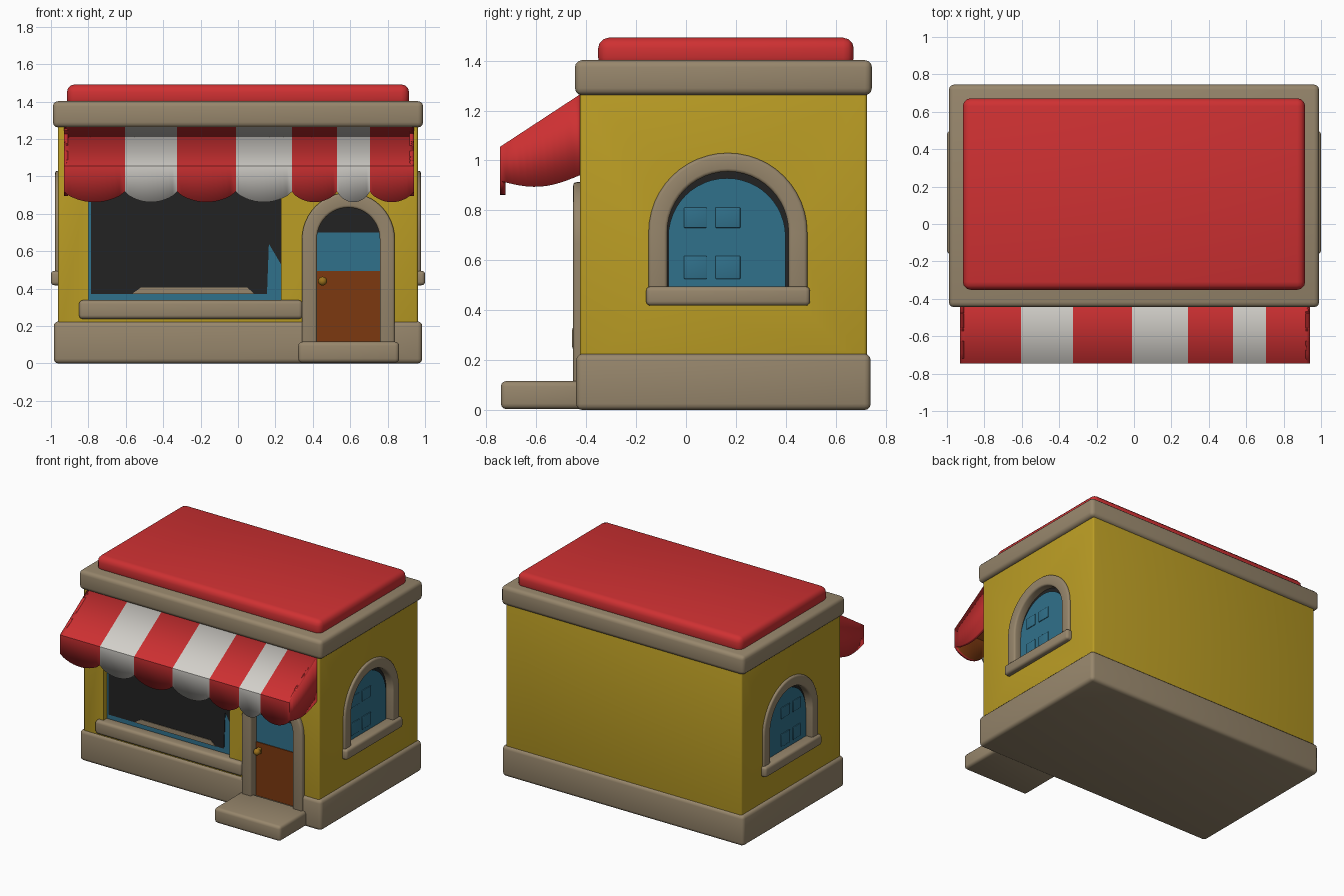
import bpy, bmesh, math

if "Cube" in bpy.data.objects:
    bpy.data.objects.remove(bpy.data.objects["Cube"])

def mat(name, rgb):
    m = bpy.data.materials.new(name)
    m.diffuse_color = (*rgb, 1)
    m.use_nodes = True
    m.node_tree.nodes["Principled BSDF"].inputs["Base Color"].default_value = m.diffuse_color
    return m

RED = mat("red", (0.62, 0.030, 0.032))
WHITE = mat("white", (0.66, 0.64, 0.60))
TAN = mat("tan_stone", (0.31, 0.24, 0.15))
YELLOW = mat("yellow_wall", (0.50, 0.34, 0.018))
BLUE = mat("blue_glass", (0.03, 0.165, 0.26))
DARK = mat("dark_glass", (0.016, 0.016, 0.016))
BROWN = mat("brown_wood", (0.20, 0.040, 0.005))
GOLD = mat("gold", (0.34, 0.17, 0.012))

# local (across, up, outward) to world for each wall
FRONT = lambda u, z, d: (u, -d, z)
RIGHT = lambda u, z, d: (d, u, z)
LEFT = lambda u, z, d: (-d, u, z)

def finish(bm, name, mats, bevel=0, seg=3):
    bmesh.ops.recalc_face_normals(bm, faces=bm.faces[:])
    if bevel:
        edges = [e for e in bm.edges if e.calc_face_angle(0) > math.radians(50)]
        bmesh.ops.bevel(bm, geom=edges, offset=bevel, segments=seg, profile=0.5,
                        affect='EDGES', clamp_overlap=True)
    me = bpy.data.meshes.new(name)
    bm.to_mesh(me)
    bm.free()
    for m in mats:
        me.materials.append(m)
    ob = bpy.data.objects.new(name, me)
    bpy.context.collection.objects.link(ob)
    return ob

def prism(name, pts, d0, d1, side, m, bevel=0):
    bm = bmesh.new()
    a = [bm.verts.new(side(u, z, d0)) for u, z in pts]
    b = [bm.verts.new(side(u, z, d1)) for u, z in pts]
    n = len(pts)
    bm.faces.new(a)
    bm.faces.new(b)
    for i in range(n):
        j = (i + 1) % n
        bm.faces.new((a[i], a[j], b[j], b[i]))
    return finish(bm, name, [m], bevel)

def rect(u0, u1, z0, z1):
    return [(u0, z0), (u1, z0), (u1, z1), (u0, z1)]

def box(name, x0, x1, y0, y1, z0, z1, m, bevel=0):
    return prism(name, rect(x0, x1, z0, z1), -y0, -y1, FRONT, m, bevel)

def arch(c, r, z0, spring, n=24):
    arc = [(c + r * math.cos(math.pi * i / n), spring + r * math.sin(math.pi * i / n))
           for i in range(n + 1)]
    return [(c + r, z0)] + arc + [(c - r, z0)]

def arch_frame(name, c, ro, ri, z0, spring, d0, d1, side, m):
    outer, inner = arch(c, ro, z0, spring), arch(c, ri, z0, spring)
    bm = bmesh.new()
    rows = [[bm.verts.new(side(u, z, d)) for u, z in p]
            for p, d in ((outer, d0), (outer, d1), (inner, d1), (inner, d0))]
    for k in range(4):
        p, q = rows[k], rows[(k + 1) % 4]
        for i in range(len(p) - 1):
            bm.faces.new((p[i], p[i + 1], q[i + 1], q[i]))
    for e in (0, -1):
        bm.faces.new([r[e] for r in rows])
    return finish(bm, name, [m], 0.013)

def cut(ob, cutter):
    mod = ob.modifiers.new("cut", 'BOOLEAN')
    mod.operation, mod.solver, mod.object = 'DIFFERENCE', 'EXACT', cutter
    bpy.context.view_layer.objects.active = ob
    bpy.ops.object.modifier_apply(modifier=mod.name)

# main body
base = box("stone_base", -0.985, 0.985, -0.44, 0.74, 0, 0.225, TAN, 0.025)
walls = box("walls", -0.962, 0.962, -0.425, 0.725, 0.15, 1.30, YELLOW, 0.012)
box("cornice", -0.99, 0.99, -0.445, 0.745, 1.262, 1.402, TAN, 0.028)
box("roof", -0.915, 0.915, -0.352, 0.672, 1.37, 1.492, RED, 0.042)

# openings
DC, DR, DS = 0.59, 0.168, 0.665     # door centre, inner radius, spring height
WC, WR, WS = 0.168, 0.243, 0.712    # side window
cutters = [prism("cut_door", arch(DC, DR + 0.01, 0.1, DS), 0.37, 0.6, FRONT, YELLOW),
           prism("cut_shop_window", rect(-0.80, 0.23, 0.31, 1.02), 0.375, 0.6, FRONT, YELLOW),
           prism("cut_right", arch(WC, WR + 0.01, 0.46, WS), 0.915, 1.2, RIGHT, YELLOW),
           prism("cut_left", arch(WC, WR + 0.01, 0.46, WS), 0.915, 1.2, LEFT, YELLOW)]
cut(base, cutters[0])
for c in cutters:
    cut(walls, c)
for c in cutters:
    bpy.data.objects.remove(c)

# shop window
prism("shop_window_glass", rect(-0.80, 0.23, 0.31, 1.02), 0.374, 0.382, FRONT, BLUE)
prism("shop_window_dark", [(-0.785, 0.37), (0.155, 0.37), (0.165, 0.64), (0.23, 0.53),
                           (0.23, 1.02), (-0.785, 1.02)], 0.380, 0.387, FRONT, DARK)
prism("shop_window_ledge", [(-0.57, 0.37), (0.09, 0.37), (0.05, 0.405), (-0.52, 0.405)],
      0.385, 0.391, FRONT, TAN)
box("shop_window_sill", -0.85, 0.345, -0.457, -0.37, 0.238, 0.338, TAN, 0.02)

# door
prism("door", rect(DC - DR, DC + DR, 0.1, 0.495), 0.36, 0.392, FRONT, BROWN)
prism("door_glass", rect(DC - DR, DC + DR, 0.495, 0.70), 0.36, 0.386, FRONT, BLUE)
prism("door_top_dark", [p for p in arch(DC, DR, 0.70, DS) if p[1] >= 0.70],
      0.36, 0.386, FRONT, DARK)
arch_frame("door_frame", DC, 0.248, DR, 0.09, DS, 0.37, 0.452, FRONT, TAN)
box("door_step", 0.322, 0.862, -0.742, -0.41, 0.004, 0.116, TAN, 0.022)
bm = bmesh.new()
bmesh.ops.create_uvsphere(bm, u_segments=16, v_segments=10, radius=0.024)
bmesh.ops.translate(bm, verts=bm.verts, vec=(0.452, -0.425, 0.44))
finish(bm, "door_knob", [GOLD])
box("door_knob_plate", 0.437, 0.467, -0.42, -0.385, 0.42, 0.46, GOLD, 0.005)

# side windows
for tag, side in (("right", RIGHT), ("left", LEFT)):
    prism(tag + "_window_dark", arch(WC, WR, 0.46, WS), 0.914, 0.920, side, DARK)
    prism(tag + "_window_glass", arch(WC - 0.004, WR - 0.008, 0.46, WS - 0.018),
          0.919, 0.927, side, BLUE)
    for u0, u1 in ((-0.008, 0.083), (0.118, 0.218)):
        for z0, z1 in ((0.525, 0.618), (0.73, 0.812)):
            prism(tag + "_window_pane", rect(u0, u1, z0, z1), 0.925, 0.933, side, BLUE, 0.006)
    arch_frame(tag + "_window_frame", WC, 0.318, WR, 0.46, WS, 0.91, 0.978, side, TAN)
    prism(tag + "_window_sill", rect(-0.16, 0.497, 0.418, 0.495), 0.91, 1.0, side, TAN, 0.018)

# striped awning with scalloped hem and closed ends
bounds = [-0.93, -0.605, -0.325, -0.012, 0.288, 0.53, 0.705, 0.94]
YW, YF, ZW, ZF = -0.42, -0.745, 1.268, 1.055
N = 12
bm = bmesh.new()
for s in range(len(bounds) - 1):
    a, b = bounds[s], bounds[s + 1]
    cols = []
    for i in range(N + 1):
        x = a + (b - a) * i / N
        hem = 0.918 - 0.056 * math.sin(math.pi * i / N) ** 0.7
        cols.append([bm.verts.new(p) for p in ((x, YW, ZW), (x, YF, ZF), (x, YF, hem))])
    for p, q in zip(cols, cols[1:]):
        for k in range(2):
            bm.faces.new((p[k], p[k + 1], q[k + 1], q[k])).material_index = s % 2
for x in (bounds[0], bounds[-1]):
    cols = []
    for i in range(N + 1):
        t = i / N
        y = YF + (YW - YF) * t
        hem = 0.918 + 0.025 * t - 0.035 * math.sin(math.pi * t)
        cols.append([bm.verts.new((x, y, ZF + (ZW - ZF) * t)), bm.verts.new((x, y, hem))])
    for p, q in zip(cols, cols[1:]):
        bm.faces.new((p[0], p[1], q[1], q[0]))
bmesh.ops.remove_doubles(bm, verts=bm.verts[:], dist=0.0005)
bmesh.ops.recalc_face_normals(bm, faces=bm.faces[:])
bm.faces.ensure_lookup_table()
top = max(bm.faces, key=lambda f: f.calc_center_median().z)
if top.normal.z < 0 and abs(top.normal.x) < 0.5:
    bmesh.ops.reverse_faces(bm, faces=bm.faces[:])
me = bpy.data.meshes.new("awning")
bm.to_mesh(me)
bm.free()
for m in (RED, WHITE, BROWN, BROWN):
    me.materials.append(m)
awning = bpy.data.objects.new("awning", me)
bpy.context.collection.objects.link(awning)
sol = awning.modifiers.new("thickness", 'SOLIDIFY')
sol.thickness, sol.offset, sol.material_offset = 0.022, -1, 2

# smooth shading on rounded parts, keeping hard edges
bpy.ops.object.select_all(action='DESELECT')
for ob in bpy.context.scene.objects:
    ob.select_set(True)
bpy.context.view_layer.objects.active = walls
bpy.ops.object.shade_smooth_by_angle(angle=math.radians(35))
